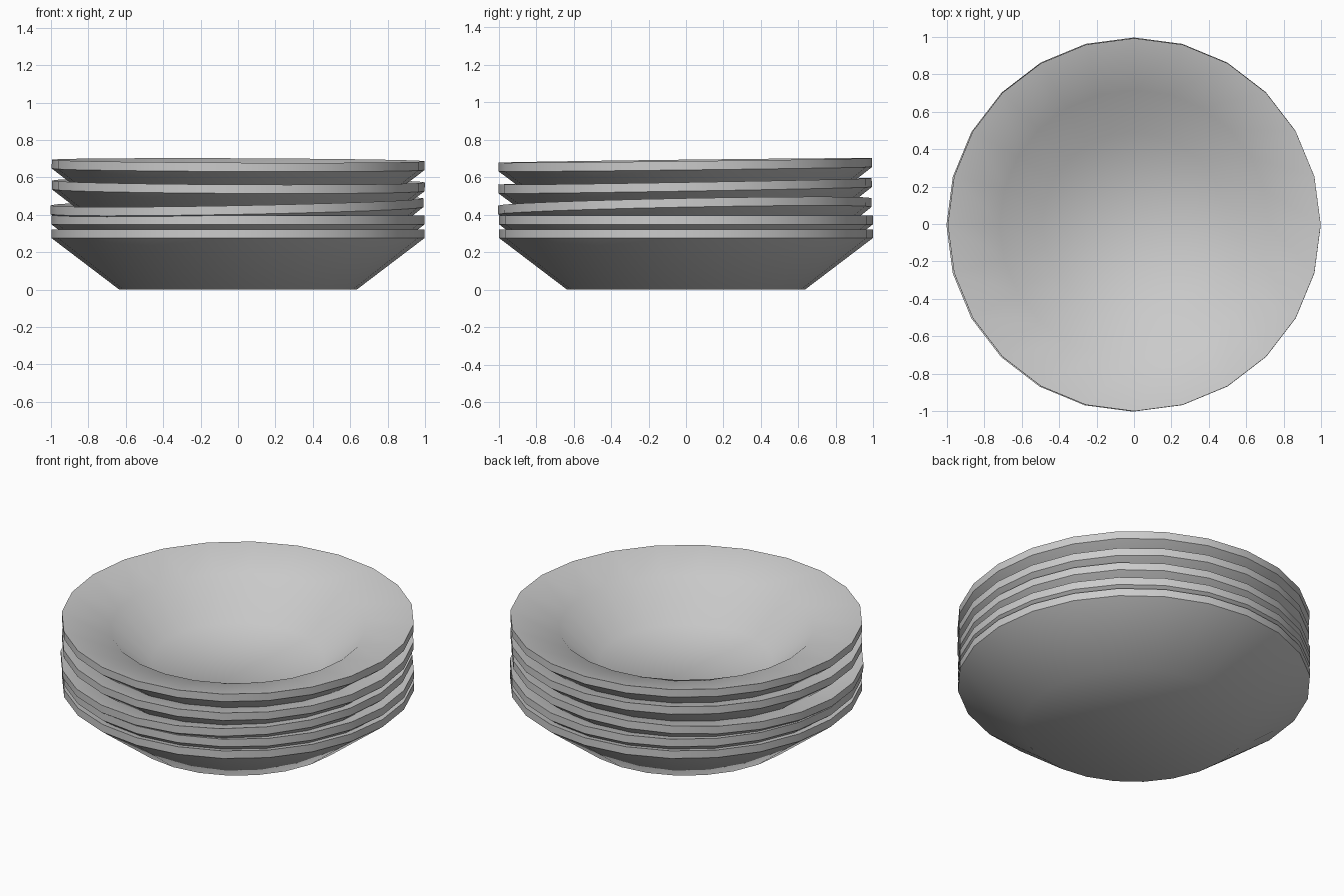
import bpy, bmesh, math
from mathutils import Vector

if "Cube" in bpy.data.objects:
    bpy.data.objects.remove(bpy.data.objects["Cube"])

SIDES = 24
# radius, height: foot, rim underside, rim top, inner shoulder, inner floor
PROFILE = [(0.635, 0), (0.997, 0.275), (0.997, 0.322), (0.72, 0.257), (0.49, 0.055)]


def plate(name, z, slope_x=0.0, slope_y=0.0):
    bm = bmesh.new()
    rings = []
    for r, h in PROFILE:
        rings.append([bm.verts.new((r * math.cos(math.tau * i / SIDES),
                                    r * math.sin(math.tau * i / SIDES), h))
                      for i in range(SIDES)])
    for a, b in zip(rings, rings[1:]):
        for i in range(SIDES):
            j = (i + 1) % SIDES
            bm.faces.new((a[i], a[j], b[j], b[i]))
    # flat underside and flat inner floor
    bm.faces.new(rings[0][::-1])
    bm.faces.new(rings[-1])
    mesh = bpy.data.meshes.new(name)
    bm.to_mesh(mesh)
    bm.free()
    obj = bpy.data.objects.new(name, mesh)
    bpy.context.collection.objects.link(obj)
    # slightly tilted in the stack
    obj.location.z = z
    up = Vector((-slope_x, -slope_y, 1)).normalized()
    obj.rotation_euler = Vector((0, 0, 1)).rotation_difference(up).to_euler()
    bpy.ops.object.select_all(action='DESELECT')
    obj.select_set(True)
    bpy.context.view_layer.objects.active = obj
    bpy.ops.object.shade_smooth_by_angle(angle=math.radians(48))


# stack from bottom to top: height, lean along x, lean along y
STACK = [(0, 0, 0), (0.073, 0, 0), (0.147, 0.019, 0.02),
         (0.256, -0.005, 0.017), (0.368, -0.004, 0.012)]
for n, args in enumerate(STACK, 1):
    plate(f"deep_plate_{n}", *args)
